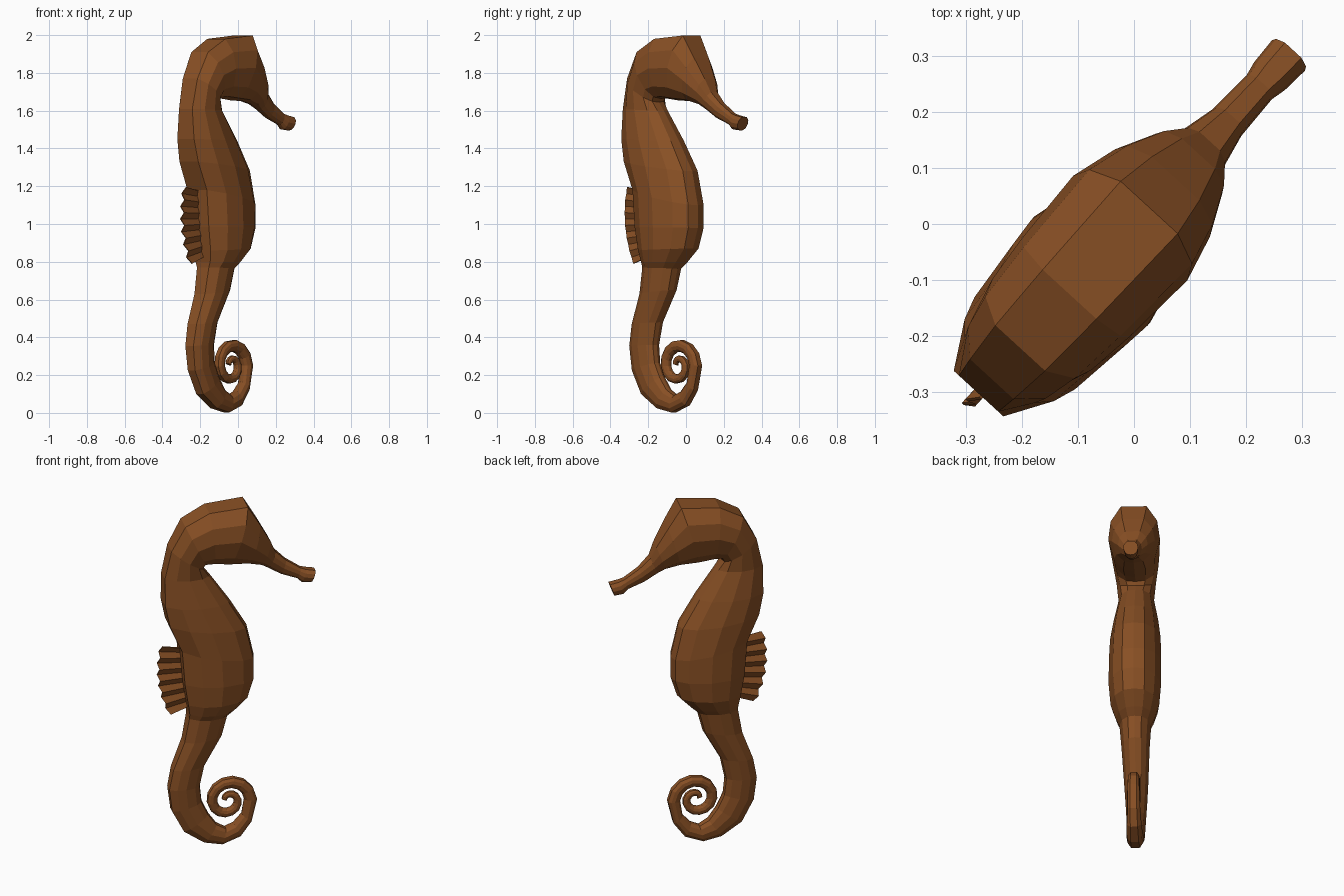
import bpy, bmesh, math

if "Cube" in bpy.data.objects:
    bpy.data.objects.remove(bpy.data.objects["Cube"])

# The animal lies in a vertical plane turned about 47 degrees from x
TURN = math.radians(47.5)
C, S = math.cos(TURN), math.sin(TURN)

brown = bpy.data.materials.new("brown")
brown.diffuse_color = (0.25, 0.08, 0.018, 1)
brown.use_nodes = True
brown.node_tree.nodes["Principled BSDF"].inputs["Base Color"].default_value = brown.diffuse_color


def place(u, w, z):
    """u = forward, w = sideways, z = up"""
    return (u * C + w * S, u * S - w * C, z)


def finish(bm, name):
    bmesh.ops.recalc_face_normals(bm, faces=bm.faces)
    mesh = bpy.data.meshes.new(name)
    bm.to_mesh(mesh)
    bm.free()
    mesh.materials.append(brown)
    obj = bpy.data.objects.new(name, mesh)
    bpy.context.collection.objects.link(obj)
    return obj


# Cross-section: (position from belly -1 to back 1, half width factor)
half = [(1, .5), (.55, .9), (0, 1), (-.6, .8), (-.93, .43)]
section = half + [(-1, 0)] + [(a, -w) for a, w in reversed(half)]

# Stations from snout tip to tail: back u, back z, belly u, belly z, half width
stations = [
    (.42, 1.565, .395, 1.495, .04),
    (.37, 1.575, .345, 1.50, .037),
    (.34, 1.585, .32, 1.525, .031),
    (.26, 1.64, .23, 1.56, .035),
    (.20, 1.70, .16, 1.605, .05),
    (.17, 1.77, .12, 1.63, .08),
    (.11, 1.88, .04, 1.65, .115),
    (.04, 1.998, -.06, 1.655, .138),
    (-.17, 1.98, -.14, 1.665, .13),
    (-.30, 1.91, -.185, 1.665, .12),
    (-.375, 1.77, -.195, 1.645, .105),
    (-.41, 1.61, -.16, 1.60, .095),
    (-.41, 1.45, -.05, 1.44, .12),
    (-.385, 1.33, .045, 1.28, .135),
    (-.32, 1.18, .085, 1.10, .14),
    (-.305, .985, .085, .98, .14),
    (-.285, .86, .05, .87, .13),
    (-.275, .80, -.02, .80, .105),
    (-.275, .77, -.06, .765, .085),
    (-.30, .63, -.09, .65, .075),
    (-.36, .47, -.185, .48, .065),
    (-.381, .355, -.21, .36, .058),
    (-.365, .225, -.20, .265, .052),
    (-.30, .10, -.165, .19, .05),
    (-.19, .025, -.12, .125, .047),
    (-.09, .003, -.07, .095, .043),
    (.01, .04, -.025, .115, .039),
    (.07, .12, .02, .165, .035),
]

# Curled tail end: shrinking spiral
steps = 20
for i in range(steps + 1):
    t = i / steps
    ang = math.radians(520 * t)
    r, thick = .122 - .102 * t, .034 - .019 * t
    cu, cz = math.cos(ang), math.sin(ang)
    stations.append((-.055 + (r + thick) * cu, .25 + (r + thick) * cz,
                     -.055 + (r - thick) * cu, .25 + (r - thick) * cz, .033 - .018 * t))

# Head, trunk and tail as one lofted skin
bm = bmesh.new()
rings = []
for bu, bz, fu, fz, hw in stations:
    rings.append([bm.verts.new(place((bu + fu) / 2 + a * (bu - fu) / 2, w * hw,
                                     (bz + fz) / 2 + a * (bz - fz) / 2))
                  for a, w in section])
n = len(section)
for r0, r1 in zip(rings, rings[1:]):
    for i in range(n):
        j = (i + 1) % n
        bm.faces.new((r0[i], r0[j], r1[j], r1[i]))
bm.faces.new(rings[0])
bm.faces.new(rings[-1])
finish(bm, "body")

# Back fin: pleated fan
bm = bmesh.new()
ribs = 13
pairs = []
for i in range(ribs):
    t = i / (ribs - 1)
    w = .008 * (-1) ** i
    outer_u = -.42 - .1 * t + .145 * t * t
    bulge = .006 * (-1) ** i
    pairs.append((bm.verts.new(place(-.28 + .02 * t, w * .5, 1.17 - .34 * t)),
                  bm.verts.new(place(outer_u + bulge, w, 1.195 - .405 * t))))
for (a, b), (c, d) in zip(pairs, pairs[1:]):
    bm.faces.new((a, b, d, c))
fin = finish(bm, "back_fin")
solid = fin.modifiers.new("thickness", 'SOLIDIFY')
solid.thickness = .006
solid.offset = 0
